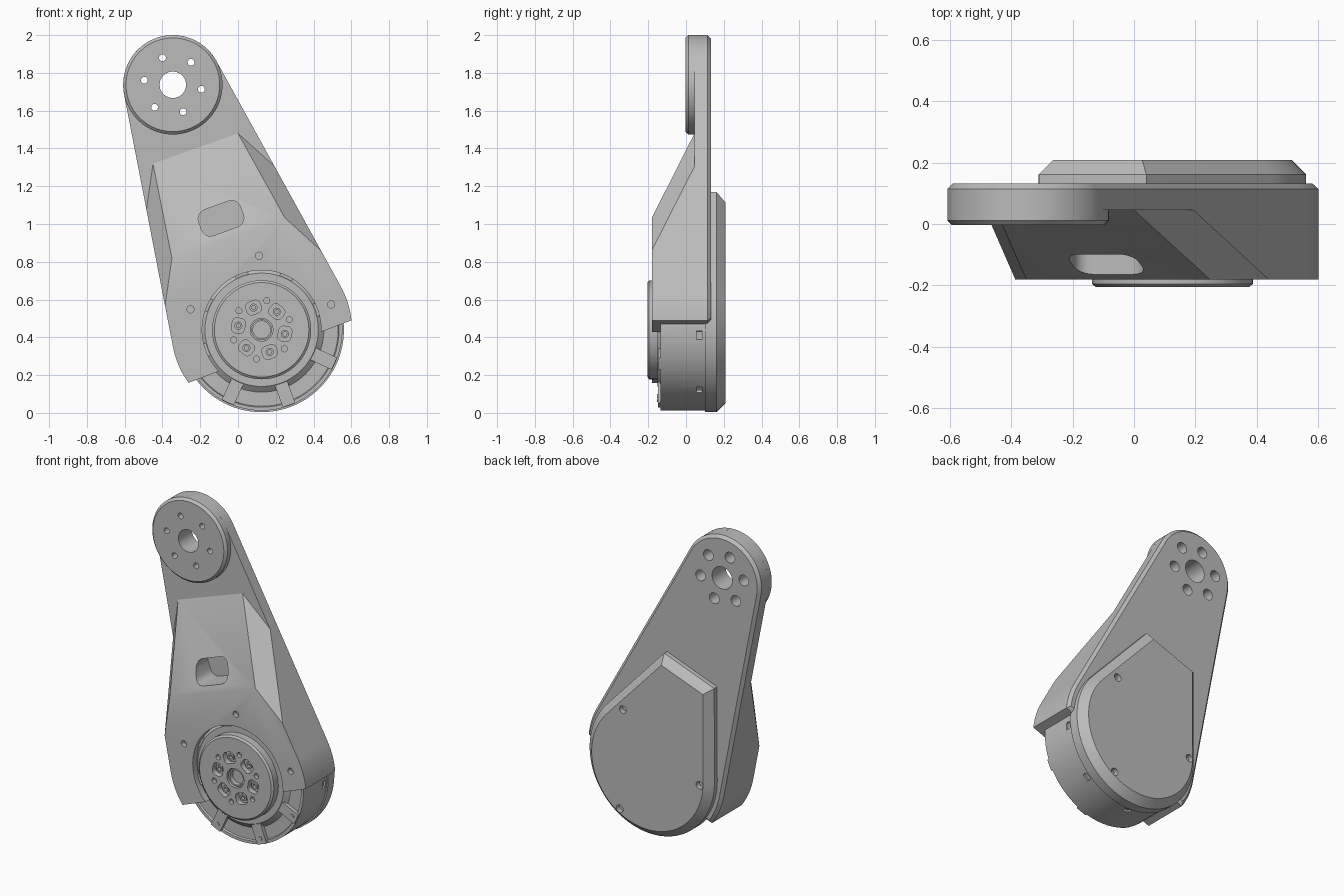
import bpy, bmesh
from math import cos, sin, radians, pi
from mathutils import Matrix, Vector

cube = bpy.data.objects.get("Cube")
if cube:
    bpy.data.objects.remove(cube)

metal = bpy.data.materials.new("grey metal")
metal.use_nodes = True
GREY = (0.5, 0.5, 0.5, 1)
metal.diffuse_color = GREY
metal.node_tree.nodes["Principled BSDF"].inputs["Base Color"].default_value = GREY

TIP = (-0.345, 1.737)     # centre of the upper joint (x, z)
HUB = (0.125, 0.44)       # centre of the motor (x, z)
TILT = 20                 # slant of the arm in degrees


def polar(c, r, deg):
    return (c[0] + r * cos(radians(deg)), c[1] + r * sin(radians(deg)))


def arc(c, r, a, b, n=24):
    return [polar(c, r, a + (b - a) * i / n) for i in range(n + 1)]


def circle(c, r, n=32):
    return arc(c, r, 0, 360 - 360 / n, n - 1)


def rounded_box(c, w, h, r, deg):
    """Rounded rectangle outline, turned by deg."""
    pts = []
    for k, (sx, sz) in enumerate([(1, 1), (-1, 1), (-1, -1), (1, -1)]):
        corner = (sx * (w / 2 - r), sz * (h / 2 - r))
        pts += arc(corner, r, 90 * k, 90 * k + 90, 5)
    ca, sa = cos(radians(deg)), sin(radians(deg))
    return [(c[0] + x * ca - z * sa, c[1] + x * sa + z * ca) for x, z in pts]


def add_prism(bm, outline, y0, y1, back=0, front=0):
    """Extrude an x-z outline from y0 to y1 with optional chamfered rims."""
    part = bmesh.new()
    a = [part.verts.new((x, y0, z)) for x, z in outline]
    b = [part.verts.new((x, y1, z)) for x, z in outline]
    caps = [part.faces.new(a), part.faces.new(b)]
    for i in range(len(a)):
        j = (i + 1) % len(a)
        part.faces.new((a[i], a[j], b[j], b[i]))
    bmesh.ops.recalc_face_normals(part, faces=part.faces)
    rims = [(list(caps[0].edges), front), (list(caps[1].edges), back)]
    for edges, size in rims:
        if size:
            bmesh.ops.bevel(part, geom=edges, offset=size, segments=1,
                            affect='EDGES', clamp_overlap=False)
    temp = bpy.data.meshes.new("temp")
    part.to_mesh(temp)
    part.free()
    bm.from_mesh(temp)
    bpy.data.meshes.remove(temp)


def finish(name, bm):
    bmesh.ops.recalc_face_normals(bm, faces=bm.faces)
    mesh = bpy.data.meshes.new(name)
    bm.to_mesh(mesh)
    bm.free()
    mesh.materials.append(metal)
    obj = bpy.data.objects.new(name, mesh)
    bpy.context.collection.objects.link(obj)
    return obj


def prisms(name, *specs):
    bm = bmesh.new()
    for spec in specs:
        add_prism(bm, *spec)
    return finish(name, bm)


def lathe(name, c, profile):
    """Spin an (r, y) profile around the y axis through c."""
    bm = bmesh.new()
    vs = [bm.verts.new((c[0] + r, y, c[1])) for r, y in profile]
    es = [bm.edges.new(p) for p in zip(vs, vs[1:])]
    bmesh.ops.spin(bm, geom=vs + es, cent=(c[0], 0, c[1]), axis=(0, 1, 0),
                   angle=2 * pi, steps=72, use_merge=True)
    bmesh.ops.remove_doubles(bm, verts=bm.verts, dist=1e-4)
    return finish(name, bm)


def cut(obj, *specs):
    """Subtract a set of separate prisms."""
    cutter = prisms("cutter", *specs)
    cutter.hide_render = True
    mod = obj.modifiers.new("cut", 'BOOLEAN')
    mod.operation, mod.solver, mod.object = 'DIFFERENCE', 'EXACT', cutter
    bpy.context.view_layer.objects.active = obj
    bpy.ops.object.modifier_apply(modifier=mod.name)
    bpy.data.objects.remove(cutter)


def ring_holes(c, ring, r, start, count, y0, y1, n=20):
    return [(circle(polar(c, ring, start + 360 * k / count), r, n), y0, y1)
            for k in range(count)]


# Arm outline: hull of both joints, cut straight below the motor
arm = (arc(TIP, 0.263, 29, 191, 40) + arc(HUB, 0.478, 191, 216, 10)
       + arc(HUB, 0.478, 6, 29, 10))

# Flat back plate with screw holes around the upper bore
plate = prisms("arm_plate", (arm, 0.045, 0.132, 0.018))
bore = (circle(TIP, 0.07, 40), -1, 1)
cut(plate, bore, *ring_holes(TIP, 0.153, 0.034, 51, 6, -1, 1))

# Round boss in front of the plate
boss = prisms("upper_boss", (circle(TIP, 0.263, 72), -0.003, 0.045, 0, 0.015))
cut(boss, bore, *ring_holes(TIP, 0.153, 0.018, 51, 6, -1, 1))

# Deep housing, sliced by one front slope and two side facets
bm = bmesh.new()
add_prism(bm, arm, -0.181, 0.045)
slopes = [
    ((-0.45, 0.045, 1.32), (0, 0.045, 1.48), (-0.35, -0.181, 0.82)),
    ((0, 0.045, 1.48), (0.155, 0.045, 1.34), (0.24, -0.181, 1.04)),
    ((-0.45, 0.045, 1.32), (-0.48, 0.045, 1.11), (-0.35, -0.181, 0.82)),
]
for p, q, s in slopes:
    p, q, s = Vector(p), Vector(q), Vector(s)
    n = (q - p).cross(s - p).normalized()
    if n.y > 0:
        n = -n
    bmesh.ops.bisect_plane(bm, geom=bm.verts[:] + bm.edges[:] + bm.faces[:],
                           plane_co=p, plane_no=n, clear_outer=True, dist=1e-5)
    rim = [e for e in bm.edges if e.is_boundary]
    bmesh.ops.holes_fill(bm, edges=rim, sides=0)
housing = finish("arm_housing", bm)
cut(housing, (circle(HUB, 0.315, 72), -1, -0.1),
    (rounded_box((-0.09, 1.03), 0.235, 0.145, 0.05, TILT), -1, 0.0),
    *ring_holes(HUB, 0.392, 0.019, 20, 5, -1, -0.15, 16))

# Motor shell with a sloping front and small side vents
shell = lathe("motor_shell", HUB, [(0, -0.15), (0.3, -0.15), (0.33, -0.125),
                                   (0.405, -0.125), (0.41, -0.135), (0.428, -0.135),
                                   (0.428, 0.11), (0, 0.11)])
cut(shell, *[(rounded_box(polar(HUB, 0.43, a), 0.03, 0.045, 0.005, a), 0.055, 0.085)
             for a in range(-92, 0, 44)])

# Spokes and screws on the shell front
for k in range(8):
    a = 20 + 45 * k
    prisms("motor_spoke", (rounded_box(polar(HUB, 0.35, a), 0.15, 0.07, 0.004, a),
                           -0.148, -0.11))
    if k > 4:
        prisms("spoke_screw", (circle(polar(HUB, 0.392, a), 0.014, 16), -0.153, -0.14))

# Output disc with pockets, screw holes and a central bore
disc = lathe("motor_output_disc", HUB, [(0, -0.205), (0.25, -0.205), (0.262, -0.195),
                                        (0.262, -0.14), (0, -0.14)])
pockets = [(rounded_box(polar(HUB, 0.125, a), 0.07, 0.08, 0.025, a), -1, -0.17)
           for a in range(50, 410, 60)]
cut(disc, (circle(HUB, 0.06, 40), -1, -0.165), *pockets,
    *ring_holes(HUB, 0.157, 0.016, 80, 6, -1, -0.18, 16))
for a in range(50, 410, 60):
    lathe("pocket_screw", polar(HUB, 0.125, a),
          [(0.011, -0.165), (0.011, -0.19), (0.021, -0.19), (0.021, -0.165)])
lathe("bore_ring", HUB, [(0.046, -0.16), (0.046, -0.195), (0.055, -0.195), (0.055, -0.16)])

# Rear cover: round below, tapering to a blunt top
cover_outline = arc(HUB, 0.436, 180, 403, 60) + [(0.04, 1.17), (-0.31, 1.04)]
cover = prisms("rear_cover", (cover_outline, 0.1, 0.208, 0.047))
cut(cover, *ring_holes(HUB, 0.365, 0.024, 62, 3, 0.175, 1))

# Smooth shading with crisp edges
for obj in bpy.context.scene.objects:
    obj.select_set(obj.type == 'MESH')
bpy.context.view_layer.objects.active = housing
bpy.ops.object.shade_smooth_by_angle(angle=radians(25))
